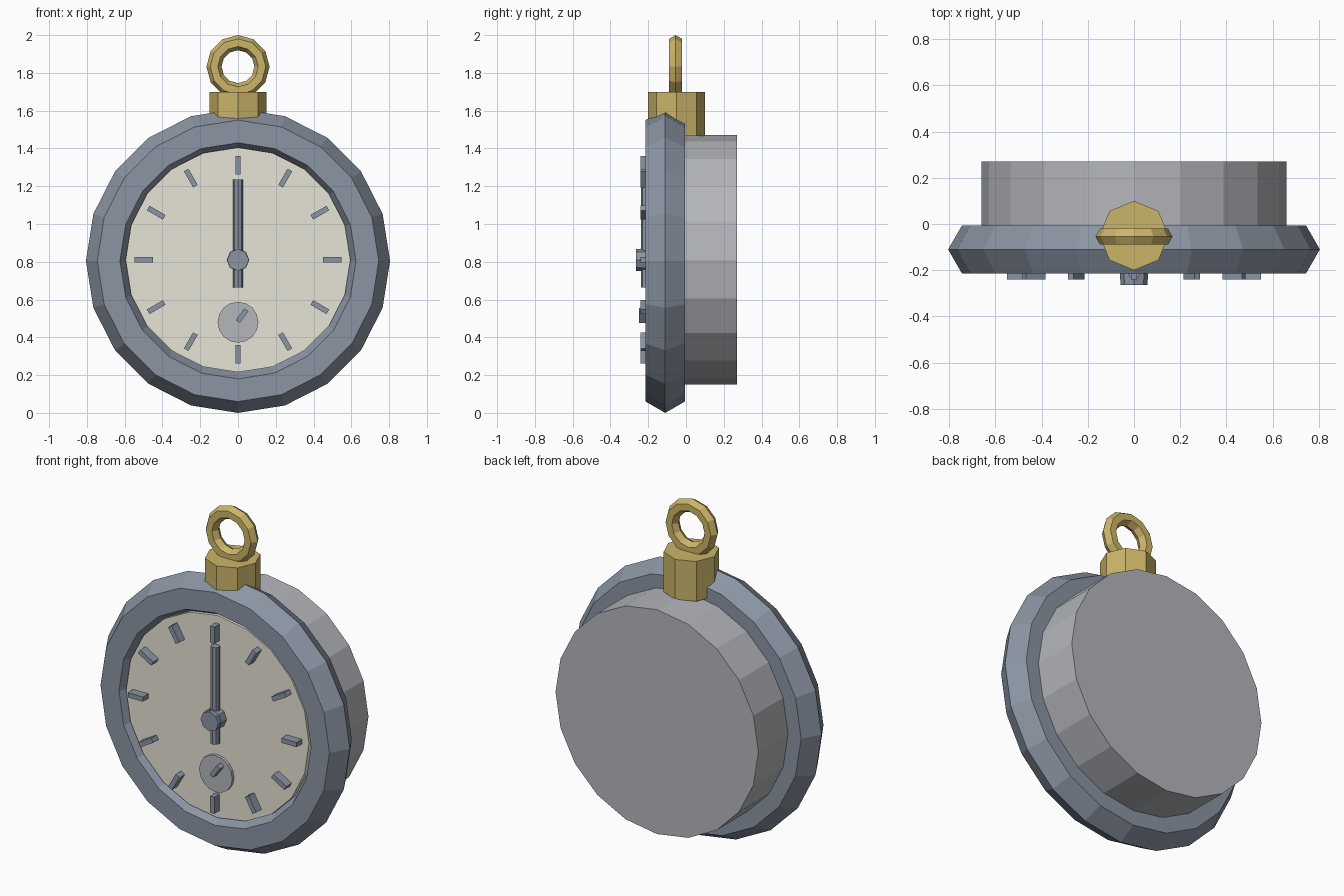
import bpy
import math
from mathutils import Matrix, Vector

if "Cube" in bpy.data.objects:
    bpy.data.objects.remove(bpy.data.objects["Cube"])

CZ = 0.81  # height of the dial centre


def material(name, rgb):
    m = bpy.data.materials.new(name)
    m.diffuse_color = (*rgb, 1)
    m.use_nodes = True
    m.node_tree.nodes["Principled BSDF"].inputs["Base Color"].default_value = m.diffuse_color
    return m


STEEL = material("blue_steel", (0.26, 0.30, 0.37))
BRASS = material("brass", (0.60, 0.46, 0.14))
CREAM = material("cream", (0.80, 0.77, 0.68))
SILVER = material("silver", (0.46, 0.47, 0.50))


def make(name, verts, faces, mat):
    me = bpy.data.meshes.new(name)
    me.from_pydata(verts, [], faces)
    me.materials.append(mat)
    ob = bpy.data.objects.new(name, me)
    bpy.context.collection.objects.link(ob)
    return ob


def torus(name, centre, major, minor, segs, mat):
    """Ring around the y axis with a hexagonal section."""
    verts, faces = [], []
    for i in range(segs):
        a = 2 * math.pi * i / segs
        for j in range(6):
            b = math.pi * j / 3
            r = major + minor * math.cos(b)
            verts.append((centre[0] + r * math.sin(a),
                          centre[1] + minor * math.sin(b),
                          centre[2] + r * math.cos(a)))
            n, k = (i + 1) % segs, (j + 1) % 6
            faces.append((i * 6 + j, i * 6 + k, n * 6 + k, n * 6 + j))
    return make(name, verts, faces, mat)


def prism(name, start, end, radius, segs, mat, up=(0, 0, 1)):
    """Closed cylinder from start to end, first corner towards up."""
    p, q = Vector(start), Vector(end)
    u = Vector(up)
    v = (q - p).normalized().cross(u)
    verts = []
    for c in (p, q):
        for i in range(segs):
            a = 2 * math.pi * i / segs
            verts.append(c + radius * (u * math.cos(a) + v * math.sin(a)))
    faces = [(i, (i + 1) % segs, segs + (i + 1) % segs, segs + i) for i in range(segs)]
    faces += [tuple(reversed(range(segs))), tuple(range(segs, 2 * segs))]
    return make(name, verts, faces, mat)


def bar(name, centre, size, turn, mat):
    """Box turned clockwise about the y axis, seen from the front."""
    rot = Matrix.Rotation(turn, 3, 'Y')
    c = Vector(centre)
    verts = [c + rot @ Vector((x * size[0] / 2, y * size[1] / 2, z * size[2] / 2))
             for x in (-1, 1) for y in (-1, 1) for z in (-1, 1)]
    faces = [(0, 1, 3, 2), (4, 6, 7, 5), (0, 4, 5, 1), (2, 3, 7, 6), (0, 2, 6, 4), (1, 5, 7, 3)]
    return make(name, verts, faces, mat)


# Case, bezel and dial
prism("case_back", (0, 0.27, CZ), (0, -0.11, CZ), 0.66, 20, SILVER)
torus("bezel", (0, -0.11, CZ - 0.005), 0.685, 0.12, 20, STEEL)
prism("dial", (0, -0.10, CZ), (0, -0.19, CZ), 0.595, 20, CREAM)

# Hour markers
for h in range(12):
    a = h * math.pi / 6
    bar(f"hour_marker_{h + 1}", (0.5 * math.sin(a), -0.21, CZ + 0.5 * math.cos(a)),
        (0.028, 0.06, 0.098), a, STEEL)

# Hands and hub
prism("main_hand", (0, -0.212, 0.665), (0, -0.212, 1.235), 0.026, 8, STEEL, (0, -1, 0))
prism("hand_hub", (0, -0.185, CZ), (0, -0.24, CZ), 0.06, 8, STEEL)
prism("hub_cap", (0, -0.235, CZ), (0, -0.265, CZ), 0.058, 8, STEEL)

# Small seconds dial
prism("seconds_dial", (0, -0.18, 0.48), (0, -0.207, 0.48), 0.108, 16, SILVER)
bar("seconds_hand", (0.022, -0.225, 0.515), (0.026, 0.045, 0.078), math.radians(36), STEEL)

# Crown and hanging loop
prism("crown", (0, -0.05, 1.465), (0, -0.05, 1.70), 0.15, 8, BRASS, (0, 1, 0))
torus("hanging_loop", (0, -0.055, 1.833), 0.127, 0.04, 12, BRASS)
